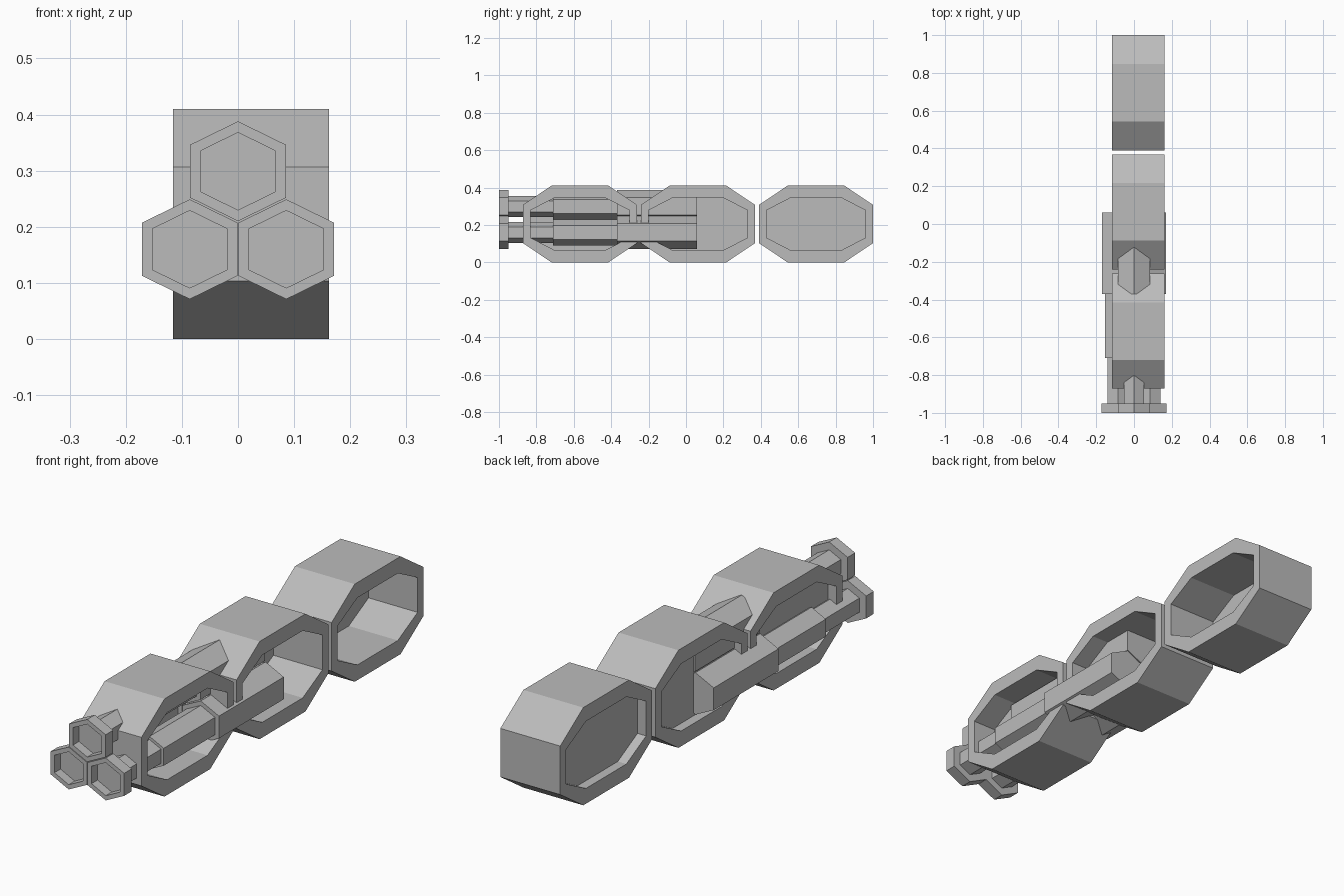
import bpy, bmesh
from mathutils import Vector

if "Cube" in bpy.data.objects:
    bpy.data.objects.remove(bpy.data.objects["Cube"])

grey = bpy.data.materials.new("plain grey")
grey.diffuse_color = (0.5, 0.5, 0.5, 1)
grey.use_nodes = True
grey.node_tree.nodes["Principled BSDF"].inputs["Base Color"].default_value = grey.diffuse_color


def loft(name, loops):
    """Skin a series of equal-sized point loops and cap both ends."""
    bm = bmesh.new()
    rows = [[bm.verts.new(Vector(p)) for p in loop] for loop in loops]
    n = len(rows[0])
    for a, b in zip(rows, rows[1:]):
        for i in range(n):
            j = (i + 1) % n
            bm.faces.new((a[i], a[j], b[j], b[i]))
    bm.faces.new(rows[0])
    bm.faces.new(rows[-1])
    bmesh.ops.recalc_face_normals(bm, faces=bm.faces)
    mesh = bpy.data.meshes.new(name)
    bm.to_mesh(mesh)
    bm.free()
    mesh.materials.append(grey)
    obj = bpy.data.objects.new(name, mesh)
    bpy.context.collection.objects.link(obj)
    return obj


def octagon(x, cy, hy, hz, ty, tz):
    """Stretched octagon in the yz plane: half sizes and half flat lengths."""
    cz = 0.205
    pts = [(ty, hz), (hy, tz), (hy, -tz), (ty, -hz),
           (-ty, -hz), (-hy, -tz), (-hy, tz), (-ty, hz)]
    return [(x, cy + y, cz + z) for y, z in pts]


def hexagon(y, cx, cz, r):
    """Pointed-top hexagon in the xz plane."""
    w, h = r * 0.96, r * 0.53
    pts = [(0, r), (w, h), (w, -h), (0, -r), (-w, -h), (-w, h)]
    return [(cx + x, y, cz + z) for x, z in pts]


OUTER = (0.305, 0.205, 0.152, 0.102)
INNER = (0.265, 0.141, 0.134, 0.073)
LEFT, RIGHT = -0.116, 0.162

# three octagonal housings, shallow recess on the left, deep one on the right
for label, cy in (("front", -0.567), ("middle", 0.064), ("rear", 0.695)):
    loft(label + "_housing", [
        octagon(-0.076, cy, *INNER), octagon(LEFT, cy, *INNER),
        octagon(LEFT, cy, *OUTER), octagon(RIGHT, cy, *OUTER),
        octagon(RIGHT, cy, *INNER), octagon(-0.066, cy, *INNER)])

# three stepped hexagonal tubes with hollow front collars: (y, radius)
STEPS = [(-0.96, 0.069), (-1.0, 0.069), (-1.0, 0.089), (-0.95, 0.089),
         (-0.95, 0.056), (-0.71, 0.056), (-0.71, 0.069), (-0.37, 0.069),
         (-0.37, 0.088), (0.06, 0.088)]
for label, cx, cz in (("left", -0.086, 0.16), ("right", 0.086, 0.16),
                      ("top", 0.0, 0.299)):
    loft(label + "_tube", [hexagon(y, cx, cz, r) for y, r in STEPS])
